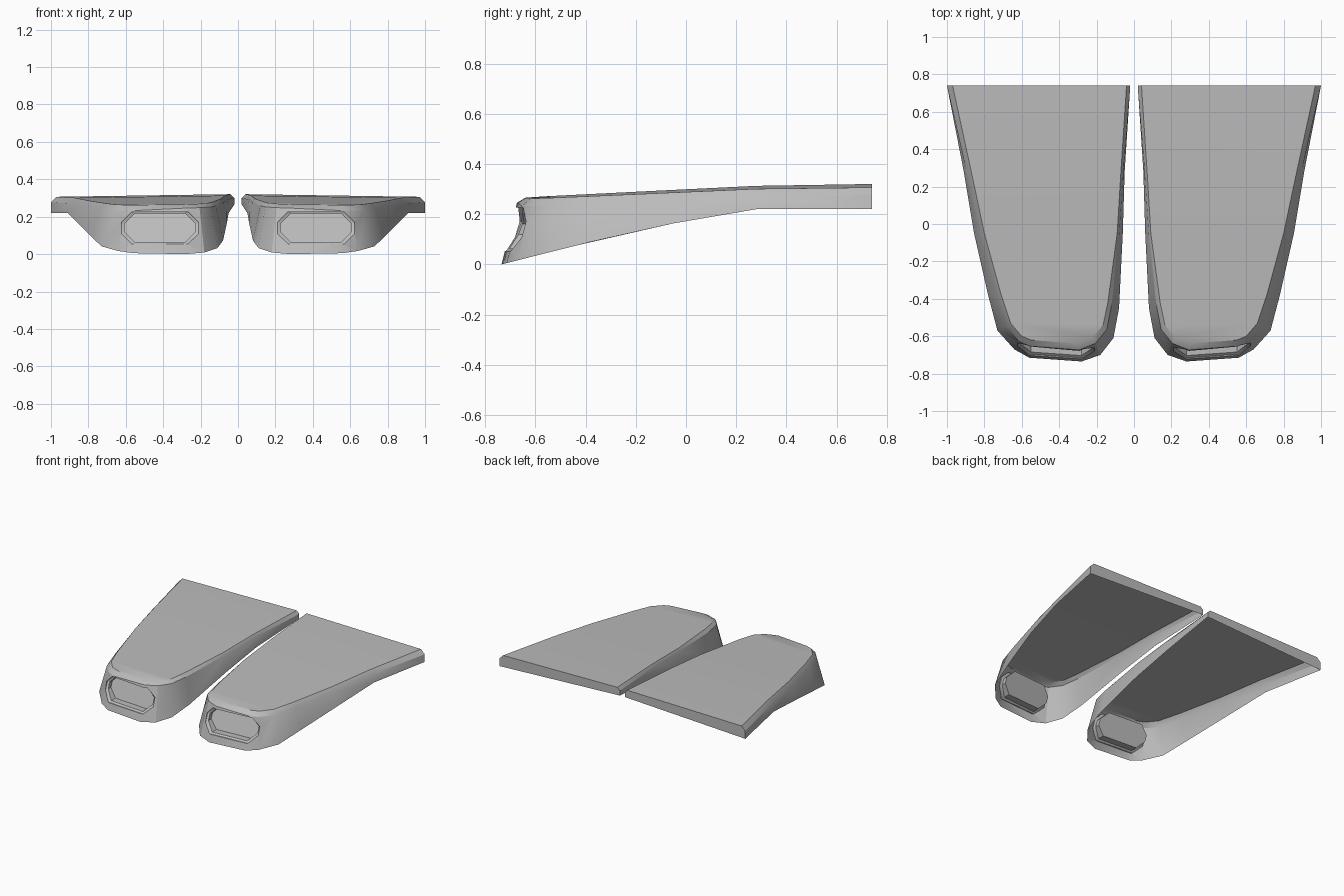
import bpy, bmesh, math

cube = bpy.data.objects.get("Cube")
if cube:
    bpy.data.objects.remove(cube, do_unlink=True)

grey = bpy.data.materials.new("plain grey")
grey.use_nodes = True
grey.diffuse_color = (0.5, 0.5, 0.5, 1)
grey.node_tree.nodes["Principled BSDF"].inputs["Base Color"].default_value = (0.5, 0.5, 0.5, 1)


def interp(points, t):
    """Piecewise linear lookup."""
    for (a, za), (b, zb) in zip(points, points[1:]):
        if t <= b:
            return za + (zb - za) * max(0, (t - a) / (b - a))
    return points[-1][1]


def bottom_z(y):
    return interp([(-.735, 0), (-.4, .085), (-.1, .155), (.28, .22), (.74, .22)], y)


def top_z(x, y):
    return interp([(-.64, .27), (.28, .314), (.74, .321)], y) - .015 * x


def make_object(name, bm):
    bmesh.ops.recalc_face_normals(bm, faces=bm.faces)
    mesh = bpy.data.meshes.new(name)
    bm.to_mesh(mesh)
    bm.free()
    mesh.materials.append(grey)
    obj = bpy.data.objects.new(name, mesh)
    bpy.context.collection.objects.link(obj)
    return obj


def bridge(bm, a, b):
    for i in range(len(a)):
        j = (i + 1) % len(a)
        bm.faces.new((a[i], a[j], b[j], b[i]))


# Outlines from the back to the nose: outer and inner flank of one shell
outer_low = [(1, .74), (.91, .28), (.855, -.05), (.78, -.38), (.73, -.57), (.64, -.67), (.56, -.715)]
inner_low = [(.02, .74), (.05, .28), (.06, -.05), (.08, -.45), (.11, -.61), (.18, -.7), (.28, -.735)]
outer_top = [(.97, .74), (.87, .28), (.80, -.05), (.71, -.38), (.66, -.53), (.6, -.6), (.55, -.62)]
inner_top = [(.04, .74), (.07, .28), (.09, -.05), (.14, -.42), (.165, -.54), (.22, -.605), (.3, -.64)]
low = outer_low + inner_low[::-1]
top = outer_top + inner_top[::-1]

# Shell: lower rim, shoulder and top rings
bm = bmesh.new()
rim, shoulder, crown = [], [], []
for (bx, by), (tx, ty) in zip(low, top):
    lift = .045 if bx < .03 else 0
    rim.append(bm.verts.new((bx, by, bottom_z(by) + lift)))
    f = .35 + .65 * max(0, (by + .1) / .84)
    drop = .03 if bx > .4 else .02
    shoulder.append(bm.verts.new((tx + (bx - tx) * f, ty + (by - ty) * f, top_z(tx, ty) - drop)))
    crown.append(bm.verts.new((tx, ty, top_z(tx, ty))))
bridge(bm, rim, shoulder)
bridge(bm, shoulder, crown)
n = len(low)
for ring in (rim, crown):
    for i in range(n // 2 - 1):
        bm.faces.new((ring[i], ring[i + 1], ring[n - 2 - i], ring[n - 1 - i]))
shell = make_object("shells", bm)

# Cutter for the nose recess: chamfered opening that narrows inwards
def octagon(w, h, c):
    return [(w - c, h), (w, h - c), (w, c - h), (w - c, -h),
            (c - w, -h), (-w, c - h), (-w, h - c), (c - w, h)]


def recess_ring(bm, w, h, depth, bend):
    verts = []
    for dx, dz in octagon(w, h, .055):
        x, z = .417 + dx, .14 + dz
        y = -.745 + .4 * z + .07 * (x - .28) + depth
        y += bend * max(0, abs(dx) - .14)
        verts.append(bm.verts.new((x, y, z)))
    return verts


bm = bmesh.new()
rings = [recess_ring(bm, .205, .086, -.2, 0), recess_ring(bm, .205, .086, .004, .35),
         recess_ring(bm, .19, .076, .016, .35), recess_ring(bm, .19, .076, .065, 0)]
for a, b in zip(rings, rings[1:]):
    bridge(bm, a, b)
bm.faces.new(rings[0])
bm.faces.new(rings[-1])
cutter = make_object("recess_cutter", bm)
cutter.hide_render = True

cut = shell.modifiers.new("nose recess", "BOOLEAN")
cut.operation = "DIFFERENCE"
cut.solver = "EXACT"
cut.object = cutter
bpy.ops.object.select_all(action="DESELECT")
bpy.context.view_layer.objects.active = shell
shell.select_set(True)
bpy.ops.object.modifier_apply(modifier=cut.name)
bpy.data.objects.remove(cutter, do_unlink=True)

# Open the underside
bm = bmesh.new()
bm.from_mesh(shell.data)
under = []
for face in bm.faces:
    c = face.calc_center_median()
    if face.normal.z < -.5 and c.z < bottom_z(c.y) + .04:
        under.append(face)
bmesh.ops.delete(bm, geom=under, context="FACES")
bm.to_mesh(shell.data)
bm.free()

# Smooth flanks, crisp edges, mirrored twin
bpy.ops.object.shade_smooth_by_angle(angle=math.radians(28))
mirror = shell.modifiers.new("twin", "MIRROR")
mirror.use_clip = False
mirror.use_mirror_merge = False
